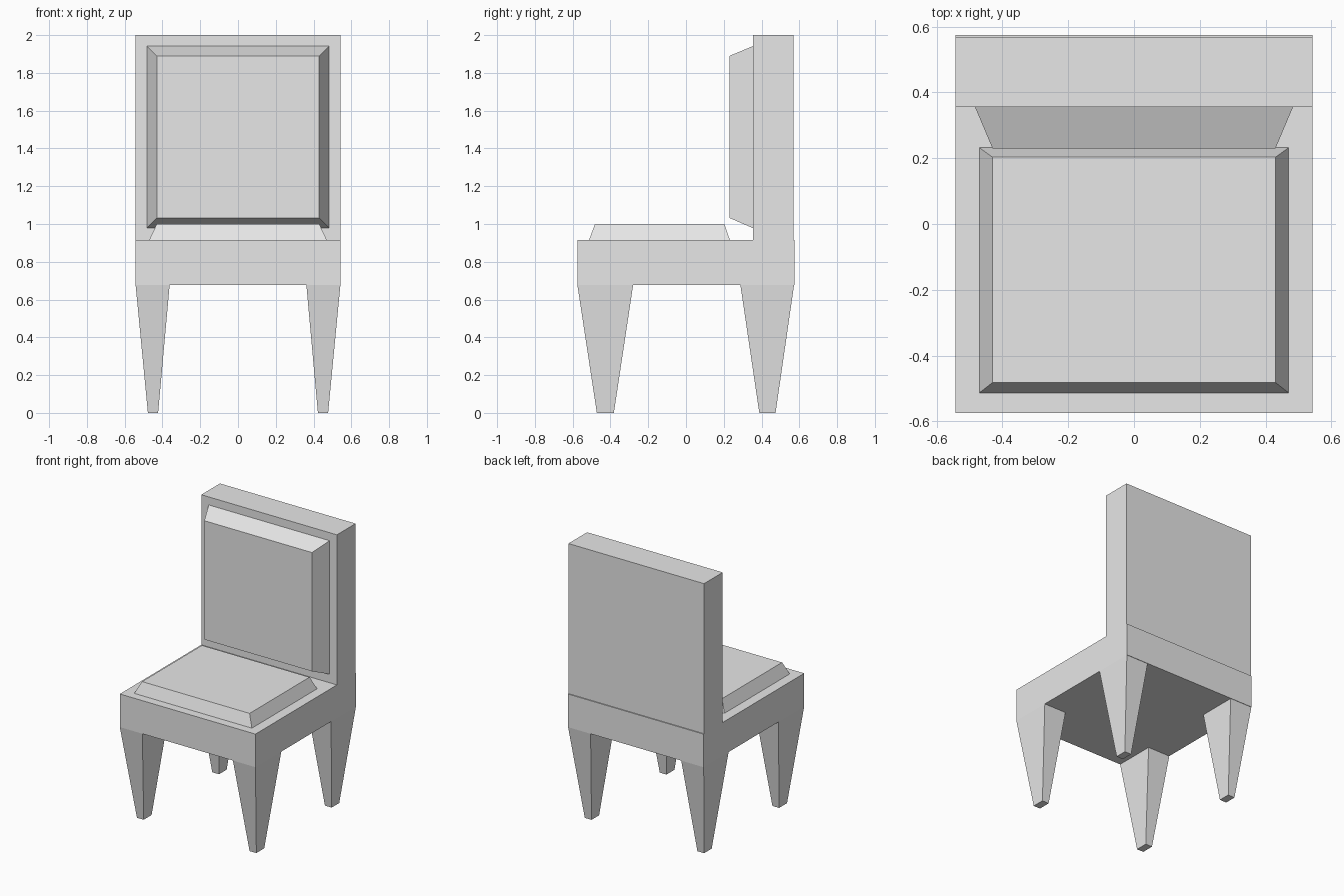
import bpy
import bmesh

cube = bpy.data.objects.get("Cube")
if cube:
    bpy.data.objects.remove(cube, do_unlink=True)

grey = bpy.data.materials.new("plain_grey")
grey.use_nodes = True
colour = (0.8, 0.8, 0.8, 1)
grey.diffuse_color = colour
grey.node_tree.nodes["Principled BSDF"].inputs["Base Color"].default_value = colour


def rect_xy(x0, x1, y0, y1, z):
    """Level rectangle."""
    return [(x0, y0, z), (x1, y0, z), (x1, y1, z), (x0, y1, z)]


def rect_xz(x0, x1, z0, z1, y):
    """Upright rectangle."""
    return [(x0, y, z0), (x1, y, z0), (x1, y, z1), (x0, y, z1)]


def frustum(name, ring_a, ring_b):
    """Closed solid joining two four-sided rings."""
    bm = bmesh.new()
    a = [bm.verts.new(p) for p in ring_a]
    b = [bm.verts.new(p) for p in ring_b]
    bm.faces.new(a)
    bm.faces.new(b)
    for i in range(4):
        j = (i + 1) % 4
        bm.faces.new((a[i], a[j], b[j], b[i]))
    bmesh.ops.recalc_face_normals(bm, faces=bm.faces)
    mesh = bpy.data.meshes.new(name)
    bm.to_mesh(mesh)
    bm.free()
    mesh.materials.append(grey)
    obj = bpy.data.objects.new(name, mesh)
    bpy.context.collection.objects.link(obj)
    return obj


W = 0.542          # half width of the frame
SEAT_LOW, SEAT_TOP = 0.677, 0.916
BACK_Y = 0.355     # front face of the backrest

# Frame: seat block and backrest slab
frustum("seat", rect_xy(-W, W, -0.575, 0.575, SEAT_LOW),
        rect_xy(-W, W, -0.575, 0.575, SEAT_TOP))
frustum("backrest", rect_xy(-W, W, BACK_Y, 0.568, SEAT_TOP),
        rect_xy(-W, W, BACK_Y, 0.568, 2.0))

# Bevelled cushions
frustum("seat_cushion", rect_xy(-0.47, 0.47, -0.513, 0.232, SEAT_TOP),
        rect_xy(-0.43, 0.43, -0.482, 0.203, 1.0))
frustum("back_cushion", rect_xz(-0.483, 0.483, 0.978, 1.942, BACK_Y),
        rect_xz(-0.43, 0.43, 1.032, 1.89, 0.23))

# Tapered legs, mirrored to both sides
LEG_SPANS = {"front": (-0.575, -0.28, -0.472, -0.382),
             "back": (0.288, 0.572, 0.388, 0.474)}
for place, (top0, top1, foot0, foot1) in LEG_SPANS.items():
    for side, s in (("left", 1), ("right", -1)):
        frustum(f"{place}_{side}_leg",
                rect_xy(s * 0.423, s * 0.477, foot0, foot1, 0),
                rect_xy(s * 0.362, s * W, top0, top1, SEAT_LOW))
